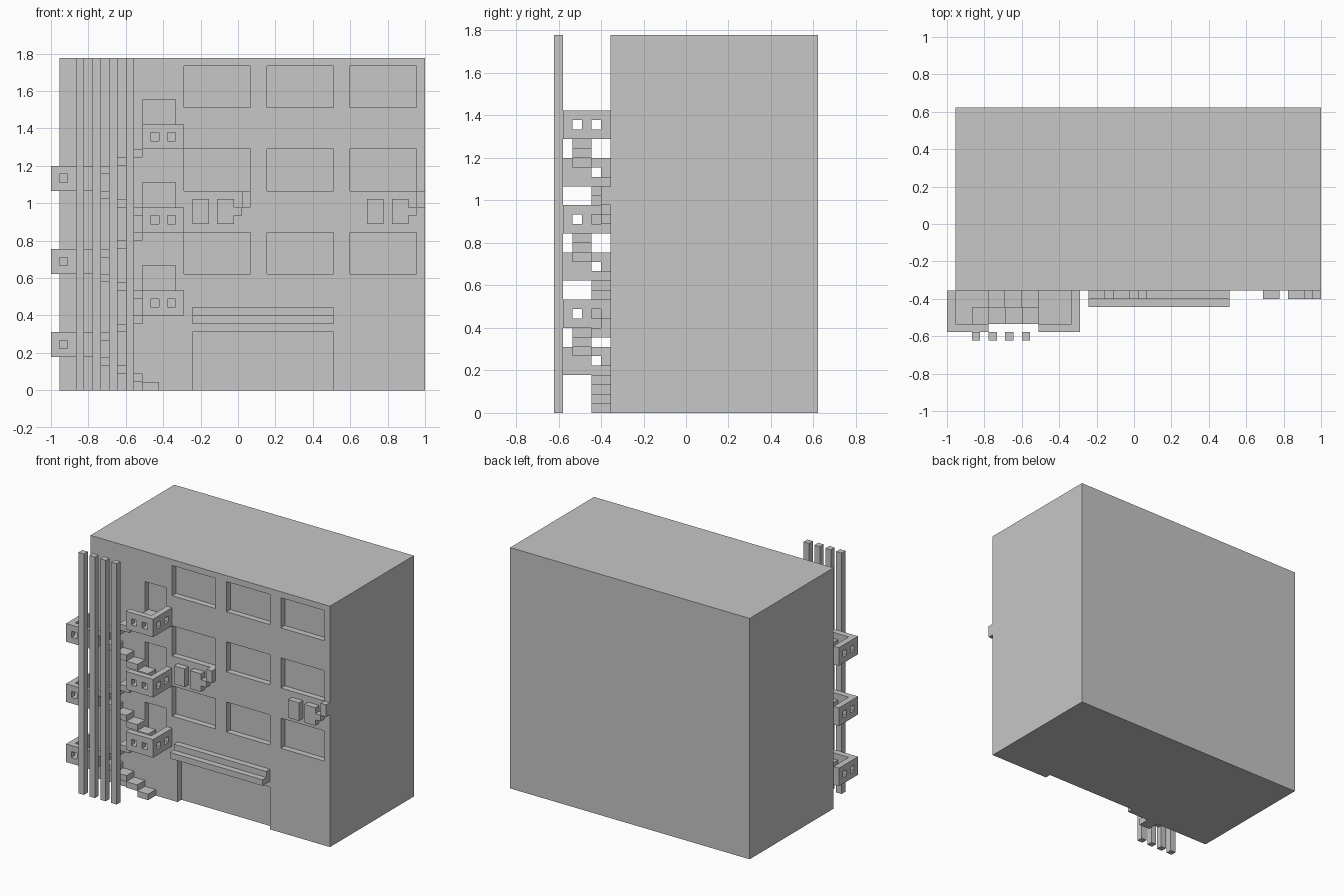
import bpy
import bmesh
from mathutils import Vector

U = 2 / 45            # building block unit
X_MID = 22.5          # block coordinate of the centre line
STAIR_AXIS = 8        # balconies mirror about this block column

default = bpy.data.objects.get("Cube")
if default:
    bpy.data.objects.remove(default, do_unlink=True)

concrete = bpy.data.materials.new("concrete_grey")
concrete.use_nodes = True
GREY = (0.57, 0.57, 0.57, 1)
concrete.diffuse_color = GREY
concrete.node_tree.nodes["Principled BSDF"].inputs["Base Color"].default_value = GREY


def block(name, x, y, z):
    """Box spanning the given (low, high) block ranges."""
    spans = [sorted(s) for s in (x, y, z)]
    bm = bmesh.new()
    bmesh.ops.create_cube(bm, size=1)
    for v in bm.verts:
        v.co = Vector([s[0] if c < 0 else s[1] for c, s in zip(v.co, spans)])
        v.co.x -= X_MID
        v.co *= U
    mesh = bpy.data.meshes.new(name)
    bm.to_mesh(mesh)
    bm.free()
    mesh.materials.append(concrete)
    obj = bpy.data.objects.new(name, mesh)
    bpy.context.scene.collection.objects.link(obj)
    return obj


def carve(obj, cuts):
    """Subtract boxes from an object, then discard the cutters."""
    cutters = []
    for cut in cuts:
        cutter = block("cutter", *cut)
        cutter.hide_render = True
        mod = obj.modifiers.new("cut", "BOOLEAN")
        mod.operation = "DIFFERENCE"
        mod.solver = "EXACT"
        mod.object = cutter
        cutters.append(cutter)
    bpy.context.view_layer.update()
    graph = bpy.context.evaluated_depsgraph_get()
    carved = bpy.data.meshes.new_from_object(obj.evaluated_get(graph))
    obj.modifiers.clear()
    obj.data = carved
    for cutter in cutters:
        bpy.data.objects.remove(cutter, do_unlink=True)


# Main building with recessed windows, balcony doors and entrance
building = block("building", (1, 45), (-8, 14), (0, 40))
recess = (-9, -7)
cuts = [((17, 34), recess, (-1, 7))]
for z in (14, 24, 34):
    cuts += [((x, x + 8), recess, (z, z + 5)) for x in (16, 26, 36)]
    cuts.append(((11, 15), recess, (z - 4, z + 1)))
carve(building, cuts)

# Stepped canopy over the entrance
block("canopy_lower", (17, 34), (-10, -8), (8, 9))
block("canopy_upper", (17, 34), (-9, -8), (9, 10))

# Wall-mounted air units with their pipes
for i, x in enumerate((17, 38)):
    wall = (-9, -8)
    block(f"air_unit_a_{i}", (x, x + 2), wall, (20, 23))
    block(f"air_unit_b_{i}", (x + 3, x + 5), wall, (20, 23))
    block(f"pipe_elbow_{i}", (x + 5, x + 6), wall, (21, 22))
    block(f"pipe_riser_{i}", (x + 6, x + 7), wall, (22, 24))


def balcony(name, z, mirrored):
    """Landing with a pierced parapet on the front and outer side."""
    def mx(a, b):
        return (2 * STAIR_AXIS - a, 2 * STAIR_AXIS - b) if mirrored else (a, b)

    obj = block(name, mx(11, 16), (-13, -8), (z, z + 3))
    hole = (z + 1, z + 2)
    cuts = [(mx(10, 15), (-12, -7), (z + 1, z + 4))]
    cuts += [(mx(x, x + 1), (-14, -11.5), hole) for x in (12, 14)]
    cuts += [(mx(14.5, 17), (y, y + 1), hole) for y in (-12, -10)]
    carve(obj, cuts)


# Balconies and the zigzag stair between them
for floor in range(3):
    base = floor * 10
    balcony(f"landing_{floor}", base + 4, True)
    balcony(f"balcony_{floor}", base + 9, False)
    for s in range(4):
        inner_x = 11 - 2 * s
        outer_x = 3 + 2 * s
        block(f"inner_step_{floor}_{s}", (inner_x, inner_x + 2), (-10, -8),
              (base + s, base + s + 1))
        block(f"outer_step_{floor}_{s}", (outer_x, outer_x + 2), (-12, -10),
              (base + 5 + s, base + 6 + s))

# Tall screen posts in front of the stair
for i in range(4):
    x = 3 + 2 * i
    block(f"screen_post_{i}", (x, x + 1), (-14, -13), (0, 40))
